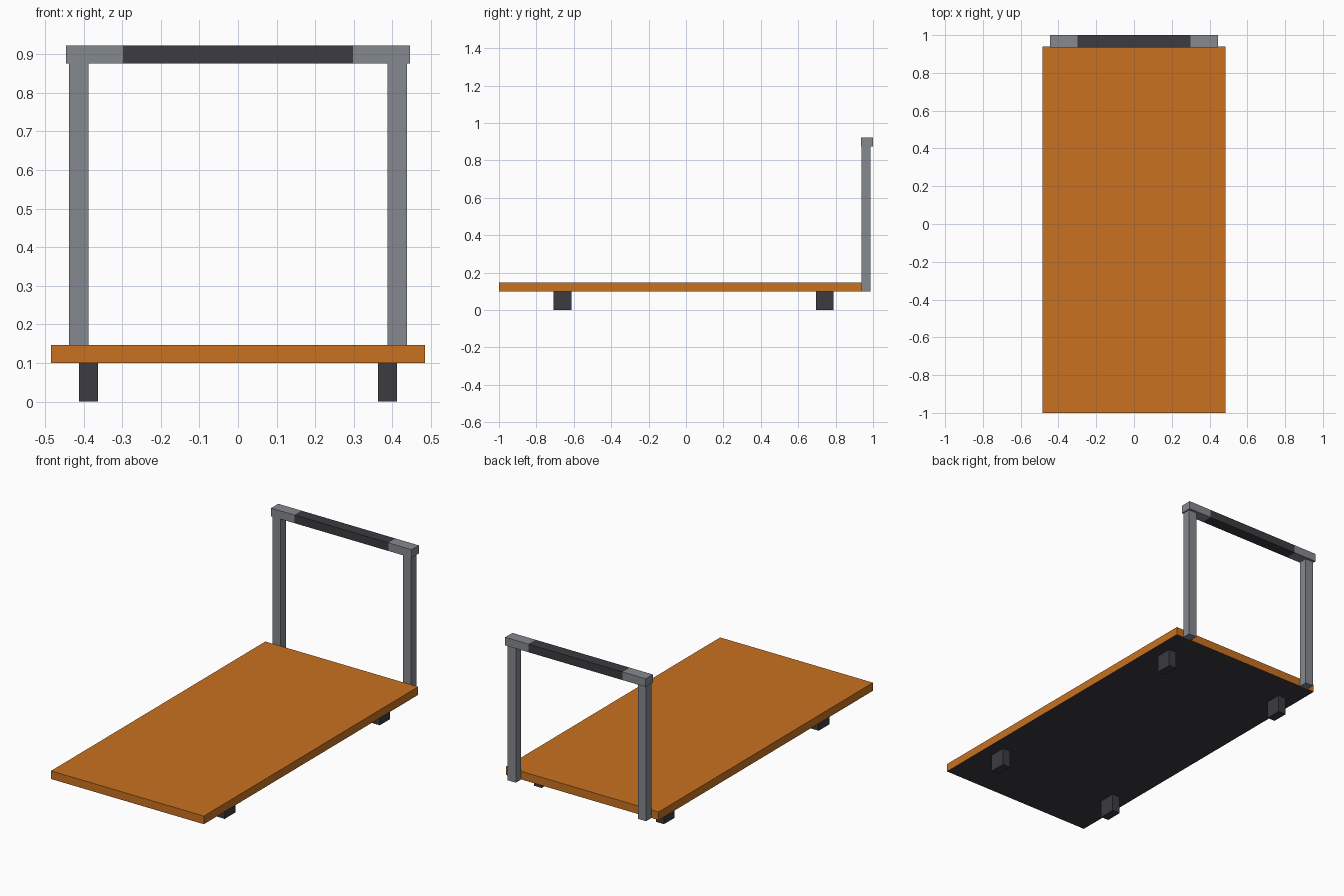
import bpy, bmesh
from mathutils import Vector

if "Cube" in bpy.data.objects:
    bpy.data.objects.remove(bpy.data.objects["Cube"])


def material(name, rgb):
    m = bpy.data.materials.new(name)
    m.diffuse_color = (*rgb, 1)
    m.use_nodes = True
    m.node_tree.nodes["Principled BSDF"].inputs["Base Color"].default_value = m.diffuse_color
    return m


ORANGE = material("orange deck", (0.578, 0.165, 0.0144))
GREY = material("grey metal", (0.235, 0.25, 0.275))
DARK = material("dark rubber", (0.045, 0.044, 0.051))


def box(name, x, y, z, mats, cuts_x=(), rule=None):
    """Box from (min, max) ranges, optionally cut across x and coloured by a face rule."""
    bm = bmesh.new()
    bmesh.ops.create_cube(bm, size=1)
    for v in bm.verts:
        v.co = Vector([(r[0] + r[1]) / 2 + c * (r[1] - r[0]) for c, r in zip(v.co, (x, y, z))])
    for c in cuts_x:
        bmesh.ops.bisect_plane(bm, geom=bm.verts[:] + bm.edges[:] + bm.faces[:],
                               plane_co=(c, 0, 0), plane_no=(1, 0, 0))
    bm.normal_update()
    if rule:
        for f in bm.faces:
            f.material_index = int(rule(f))
    mesh = bpy.data.meshes.new(name)
    bm.to_mesh(mesh)
    bm.free()
    for m in mats:
        mesh.materials.append(m)
    obj = bpy.data.objects.new(name, mesh)
    bpy.context.collection.objects.link(obj)
    return obj


# Flat platform with a dark underside
box("deck", (-0.484, 0.484), (-1.0, 0.9385), (0.1, 0.1465), (ORANGE, DARK),
    rule=lambda f: f.normal.z < -0.5)

# Handle bar with a dark grip in the middle
box("handle_bar", (-0.445, 0.445), (0.935, 1.0), (0.8755, 0.922), (GREY, DARK),
    cuts_x=(-0.298, 0.298),
    rule=lambda f: abs(f.calc_center_median().x) < 0.29)

for side, s in (("left", -1), ("right", 1)):
    # Upright post behind the deck
    box(f"{side}_post", sorted((s * 0.387, s * 0.438)), (0.9385, 0.987), (0.1, 0.8755), (GREY,))
    # Blocky wheels
    for end, y in (("front", (-0.709, -0.612)), ("back", (0.694, 0.788))):
        box(f"{end}_{side}_wheel", sorted((s * 0.363, s * 0.412)), y, (0, 0.1), (DARK,))
